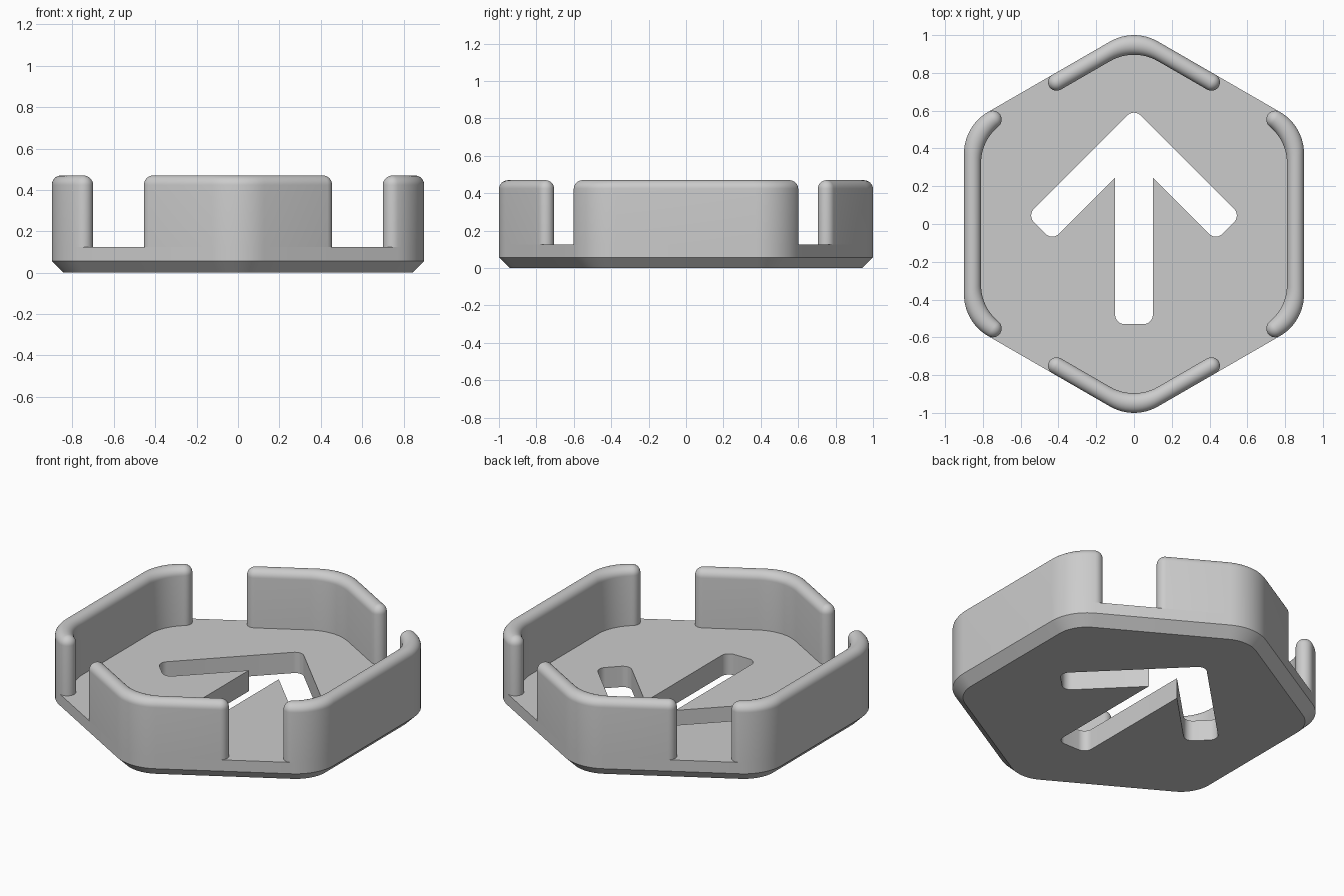
import bpy, bmesh
from math import pi, sin, cos, tan, radians
from mathutils import Vector, Matrix

if "Cube" in bpy.data.objects:
    bpy.data.objects.remove(bpy.data.objects["Cube"])

APOTHEM, INNER, CORNER = 0.90, 0.81, 0.254
FLOOR, CHAMFER, TOP, ROUND = 0.125, 0.057, 0.47, 0.046
SEG = 12

grey = bpy.data.materials.new("plain_grey")
grey.use_nodes = True
grey.diffuse_color = (0.6, 0.6, 0.6, 1)
grey.node_tree.nodes["Principled BSDF"].inputs["Base Color"].default_value = (0.6, 0.6, 0.6, 1)


def polar(a, r=1.0):
    return Vector((cos(a), sin(a))) * r


def fillet(points, radii):
    """Round each corner of a closed 2D outline."""
    out = []
    for i, p in enumerate(points):
        r = radii[i]
        a = (points[i - 1] - p).normalized()
        b = (points[(i + 1) % len(points)] - p).normalized()
        if r == 0:
            out.append(p)
            continue
        half = a.angle(b) / 2
        centre = p + (a + b).normalized() * (r / sin(half))
        start = p + a * (r / tan(half)) - centre
        end = p + b * (r / tan(half)) - centre
        sweep = -start.angle_signed(end)
        out += [centre + Matrix.Rotation(sweep * k / SEG, 2) @ start for k in range(SEG + 1)]
    return out


def stack(name, layers, open_bottom=False):
    """Skin a list of equal 3D loops, closed at both ends."""
    bm = bmesh.new()
    rows = [[bm.verts.new(v) for v in loop] for loop in layers]
    n = len(rows[0])
    for lo, hi in zip(rows, rows[1:]):
        for i in range(n):
            j = (i + 1) % n
            bm.faces.new((lo[i], lo[j], hi[j], hi[i]))
    base = bm.faces.new(rows[0][::-1])
    bm.faces.new(rows[-1])
    bmesh.ops.recalc_face_normals(bm, faces=bm.faces)
    if open_bottom:
        bmesh.ops.delete(bm, geom=[base], context='FACES_ONLY')
        bmesh.ops.delete(bm, geom=[f for f in bm.faces if len(f.verts) > 4], context='FACES_ONLY')
        bmesh.ops.remove_doubles(bm, verts=bm.verts, dist=0.0002)
    mesh = bpy.data.meshes.new(name)
    bm.to_mesh(mesh)
    bm.free()
    mesh.materials.append(grey)
    obj = bpy.data.objects.new(name, mesh)
    bpy.context.collection.objects.link(obj)
    return obj


def smooth(obj):
    bpy.ops.object.select_all(action='DESELECT')
    obj.select_set(True)
    bpy.context.view_layer.objects.active = obj
    bpy.ops.object.shade_smooth_by_angle(angle=radians(30))


def hexagon(apothem, radius):
    pts = [polar(pi / 6 + k * pi / 3, apothem / cos(pi / 6)) for k in range(6)]
    return fillet(pts, [radius] * 6)


def at(points, z):
    return [(p.x, p.y, z) for p in points]


# Base plate with a chamfered underside
edge = hexagon(APOTHEM, CORNER)
foot = hexagon(APOTHEM - CHAMFER, CORNER - CHAMFER)
base = stack("base_plate", [at(foot, 0), at(edge, CHAMFER), at(edge, FLOOR)])

# Arrow cut through the plate
half = [(0.1, -0.53), (0.1, 0.245), (0.4325, -0.0875), (0.565, 0.045)]
right = [Vector(p) for p in half]
left = [Vector((-p.x, p.y)) for p in reversed(right)]
r = 0.05
arrow = fillet(right + [Vector((0, 0.61))] + left, [r, 0, r, r, r, r, r, 0, r])
cutter = stack("arrow_cutter", [at(arrow, -0.1), at(arrow, 0.3)])
cutter.hide_render = True
cutter.hide_set(True)
cut = base.modifiers.new("arrow_hole", 'BOOLEAN')
cut.operation, cut.solver, cut.object = 'DIFFERENCE', 'EXACT', cutter
bpy.context.view_layer.objects.active = base
base.select_set(True)
bpy.ops.object.modifier_apply(modifier=cut.name)
bpy.data.objects.remove(cutter)
smooth(base)


def corner_point(apothem, corner, normal):
    """Point on a rounded hexagon corner where the outline faces a direction."""
    return polar(corner, (apothem - CORNER) / cos(pi / 6)) + polar(normal, CORNER)


def cap(spine, start):
    return [(spine + Matrix.Rotation(-pi * k / SEG, 2) @ start, spine) for k in range(1, SEG)]


def wall(name, stations, turn):
    """Wall through (outer, inner) pairs, with round ends and a round top."""
    mids = [(o + i) / 2 for o, i in stations]
    outline = [(o, m) for (o, i), m in zip(stations, mids)]
    outline += cap(mids[-1], stations[-1][0] - mids[-1])
    outline += [(i, m) for (o, i), m in zip(stations, mids)][::-1]
    outline += cap(mids[0], stations[0][1] - mids[0])
    spin = Matrix.Rotation(turn, 2)

    def layer(scale, z):
        return at([spin @ (m + (p - m) * scale) for p, m in outline], z)

    layers = [layer(1, FLOOR)]
    for k in range(9):
        a = k * pi / 16
        layers.append(layer(cos(a), TOP - ROUND + ROUND * sin(a)))
    smooth(stack(name, layers, open_bottom=True))


# End walls: one corner each, with straight arms
arm = polar(pi / 3)
along = Vector((arm.y, -arm.x)) * -0.02
arms = [(arm * APOTHEM + along, arm * INNER + along)]
for k in range(SEG // 2 + 1):
    n = pi / 3 + pi / 6 * k / (SEG // 2)
    arms.append((corner_point(APOTHEM, pi / 2, n), corner_point(INNER, pi / 2, n)))
mirrored = [tuple(Vector((-p.x, p.y)) for p in pair) for pair in arms[-2::-1]]
end_path = (arms + mirrored)[::-1]

# Side walls: one full side each, wrapping two corners
bend = [(corner_point(APOTHEM, pi / 6, pi / 3 * k / SEG),
         corner_point(INNER, pi / 6, radians(49) * k / SEG)) for k in range(SEG + 1)]
side_path = bend[::-1] + [tuple(Vector((p.x, -p.y)) for p in pair) for pair in bend]

for end_name, side_name, turn in (("back_wall", "left_wall", 0), ("front_wall", "right_wall", pi)):
    wall(end_name, end_path, turn)
    wall(side_name, side_path, turn)
